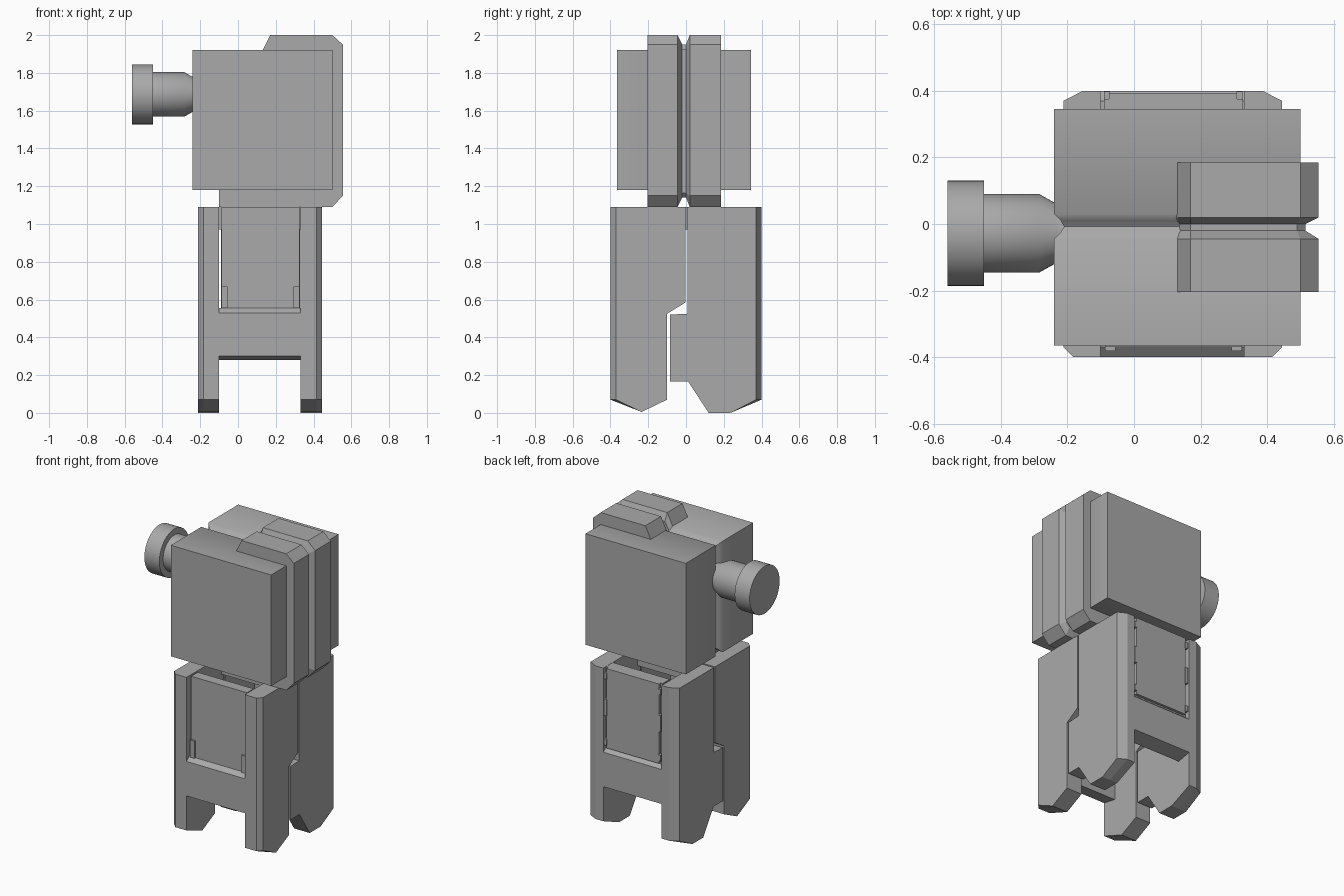
import bpy
import bmesh
import math

cube = bpy.data.objects.get("Cube")
if cube:
    bpy.data.objects.remove(cube, do_unlink=True)

grey = bpy.data.materials.new("plain_grey")
grey.use_nodes = True
grey.diffuse_color = (0.4, 0.4, 0.4, 1)
grey.node_tree.nodes["Principled BSDF"].inputs["Base Color"].default_value = (0.4, 0.4, 0.4, 1)


def finish(name, bm):
    bmesh.ops.recalc_face_normals(bm, faces=bm.faces)
    mesh = bpy.data.meshes.new(name)
    bm.to_mesh(mesh)
    bm.free()
    mesh.materials.append(grey)
    obj = bpy.data.objects.new(name, mesh)
    bpy.context.collection.objects.link(obj)
    return obj


def smooth(obj, angle):
    bpy.ops.object.select_all(action="DESELECT")
    obj.select_set(True)
    bpy.context.view_layer.objects.active = obj
    bpy.ops.object.shade_smooth_by_angle(angle=math.radians(angle))


def loft(name, rings):
    """Skin matching rings of points and cap both ends."""
    bm = bmesh.new()
    rows = [[bm.verts.new(p) for p in ring] for ring in rings]
    n = len(rows[0])
    for a, b in zip(rows, rows[1:]):
        for i in range(n):
            j = (i + 1) % n
            bm.faces.new((a[i], a[j], b[j], b[i]))
    bm.faces.new(rows[0])
    bm.faces.new(rows[-1])
    return finish(name, bm)


def box(name, x, y, z):
    corners = [(x[0], z[0]), (x[1], z[0]), (x[1], z[1]), (x[0], z[1])]
    return loft(name, [[(px, py, pz) for px, pz in corners] for py in y])


# Upper block: two halves meeting in a shallow groove that runs all round
def block_ring(y, inset):
    x0, x1, z0, z1 = -0.24 + inset, 0.5 - inset, 1.18 + inset, 1.92 - inset
    return [(x0, y, z0), (x1, y, z0), (x1, y, z1), (x0, y, z1)]


block = loft("upper_block", [block_ring(y, d) for y, d in
             ((-0.365, 0), (-0.045, 0), (-0.025, 0.02), (-0.008, 0.03),
              (0.01, 0.02), (0.03, 0), (0.345, 0))])
smooth(block, 46)

# Strap that wraps the top, side and underside of the block
outer = [(0.13, 1.92), (0.17, 2.0), (0.5, 2.0), (0.555, 1.95),
         (0.555, 1.15), (0.5, 1.09), (-0.1, 1.09), (-0.1, 1.2)]
inner = [(0.13, 1.88), (0.17, 1.95), (0.49, 1.95), (0.515, 1.925),
         (0.515, 1.165), (0.49, 1.14), (-0.1, 1.14), (-0.1, 1.2)]
strap_steps = ((-0.205, outer), (-0.045, outer), (-0.02, inner),
               (0.0, inner), (0.02, outer), (0.185, outer))
loft("wrap_strap", [[(x, y, z) for x, z in prof] for y, prof in strap_steps])

# Knob on the side, turned about the x axis
turning = [(-0.56, 0.158), (-0.45, 0.158), (-0.45, 0.118),
           (-0.285, 0.118), (-0.235, 0.09), (-0.2, 0.09)]
sides = 48
knob = loft("side_knob", [[(x, -0.028 + r * math.cos(2 * math.pi * i / sides),
                            1.686 + r * math.sin(2 * math.pi * i / sides))
                           for i in range(sides)] for x, r in turning])
smooth(knob, 40)

# Legs: side plates with chamfered outer corners
front_profile = [(-0.4, 1.09), (-0.4, 0.07), (-0.235, 0.005), (-0.1, 0.07),
                 (-0.1, 0.525), (-0.002, 0.585), (-0.002, 1.09)]
back_profile = [(0.4, 1.09), (0.4, 0.07), (0.235, 0), (0.12, 0), (0.012, 0.165),
                (-0.085, 0.165), (-0.085, 0.52), (0.008, 0.525), (0.008, 1.09)]
for end, profile, cut in (("front", front_profile, 0.03), ("back", back_profile, 0.058)):
    for side, x_in, x_out in (("right", -0.1, -0.212), ("left", 0.33, 0.445)):
        step = cut if x_out < 0 else -cut
        clipped = [(max(-0.37, min(0.37, y)), z) for y, z in profile]
        loft(f"{end}_{side}_leg", [[(x, y, z) for y, z in prof] for x, prof in
             ((x_in, profile), (x_out + step, profile), (x_out, clipped))])

# Crossbars joining the legs, with a sloped sill and underside
for end, s in (("front", -1), ("back", 1)):
    profile = [(0.4, 0.3), (0.4, 0.53), (0.37, 0.555), (0.3, 0.555), (0.3, 0.28)]
    loft(f"{end}_crossbar", [[(x, s * y, z) for y, z in profile] for x in (-0.1, 0.33)])

# Front panel, set back, with corner brackets
box("front_panel", (-0.087, 0.325), (-0.37, -0.3), (0.54, 1.09))
for side, x in (("right", -0.087), ("left", 0.293)):
    box(f"front_{side}_bracket", (x, x + 0.032), (-0.382, -0.365), (0.555, 0.67))

# Back panel, nearly flush, with clips down both edges
box("back_panel_base", (-0.09, 0.328), (0.3, 0.375), (0.54, 1.09))
box("back_panel", (-0.075, 0.31), (0.36, 0.393), (0.56, 1.09))
for side, x in (("right", -0.09), ("left", 0.308)):
    for z, h in ((0.6, 0.04), (0.83, 0.11), (1.04, 0.04)):
        box(f"back_{side}_clip", (x, x + 0.018), (0.37, 0.398), (z - h / 2, z + h / 2))

# Inner bridge carrying the block between the legs
box("inner_bridge", (-0.1, 0.33), (-0.03, 0.04), (0.97, 1.09))
